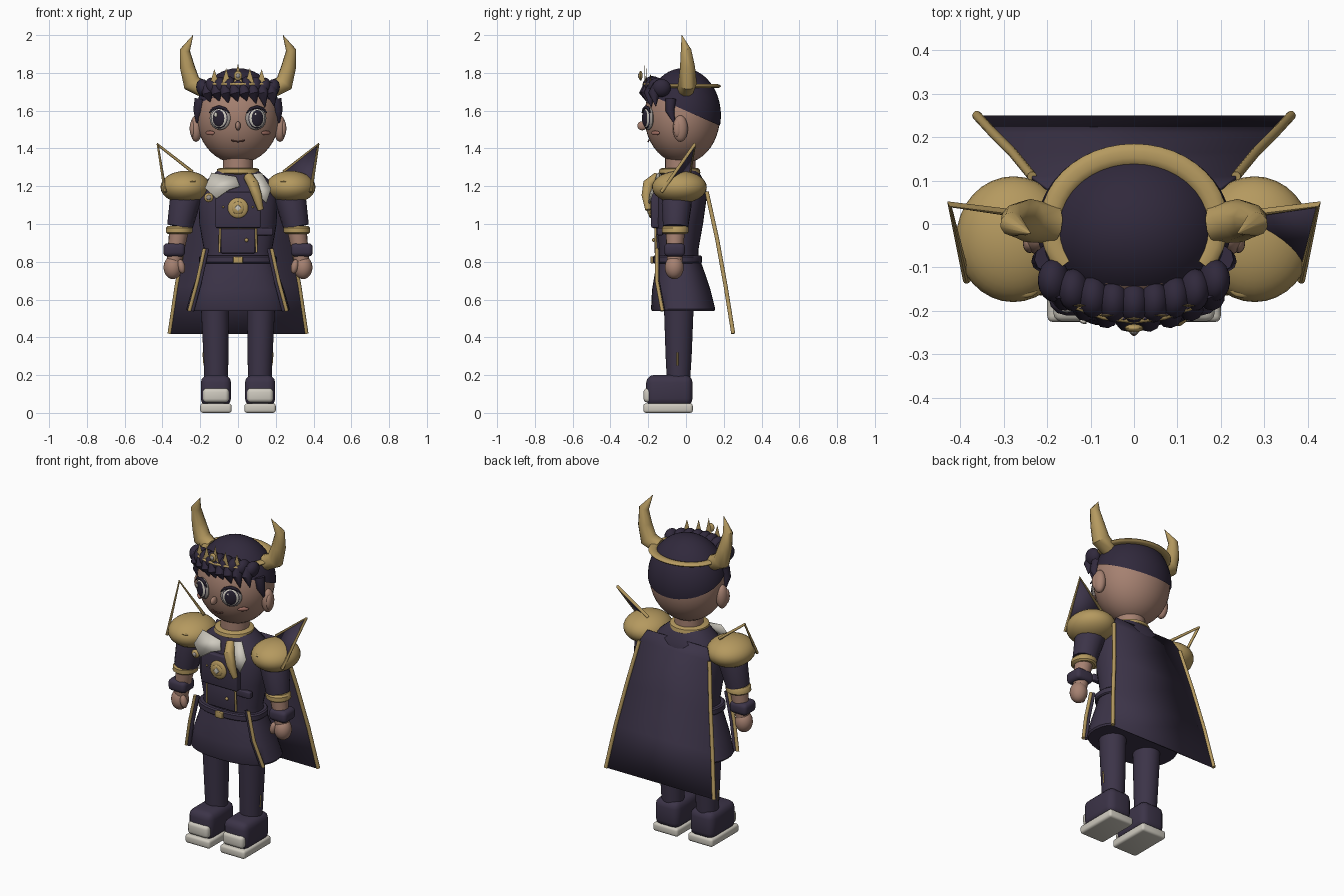
import bpy, bmesh, math, random
from mathutils import Vector, Matrix, Euler

random.seed(4)
if "Cube" in bpy.data.objects:
    bpy.data.objects.remove(bpy.data.objects["Cube"], do_unlink=True)
parts = []


def material(name, *rgb):
    m = bpy.data.materials.new(name)
    m.use_nodes = True
    m.diffuse_color = (*rgb, 1)
    m.node_tree.nodes["Principled BSDF"].inputs["Base Color"].default_value = (*rgb, 1)
    return m


SUIT = material("dark violet cloth", .045, .034, .065)
HAIR = material("dark hair", .03, .022, .045)
GOLD = material("gold", .46, .32, .115)
SKIN = material("skin", .38, .22, .165)
WHITE = material("off white", .62, .59, .52)
GREY = material("eye grey", .33, .30, .28)
IRIS = material("iris", .02, .015, .03)
BLUSH = material("blush", .36, .16, .125)
LIP = material("lip brown", .17, .07, .055)


def finish(name, bm, mat):
    bmesh.ops.recalc_face_normals(bm, faces=bm.faces)
    me = bpy.data.meshes.new(name)
    bm.to_mesh(me)
    bm.free()
    me.materials.append(mat)
    ob = bpy.data.objects.new(name, me)
    bpy.context.collection.objects.link(ob)
    parts.append(ob)
    return ob


def place(loc, size, rot=(0, 0, 0)):
    return Matrix.LocRotScale(Vector(loc), Euler(rot), Vector(size))


def ball(name, loc, size, mat, rot=(0, 0, 0), seg=24):
    bm = bmesh.new()
    bmesh.ops.create_uvsphere(bm, u_segments=seg, v_segments=seg // 2 + 2, radius=1,
                              matrix=place(loc, size, rot))
    return finish(name, bm, mat)


def box(name, loc, size, mat, bevel=.01, rot=(0, 0, 0)):
    bm = bmesh.new()
    bmesh.ops.create_cube(bm, size=1, matrix=place(loc, size, rot))
    bmesh.ops.bevel(bm, geom=bm.edges[:], offset=bevel, segments=3, affect='EDGES', profile=.5)
    return finish(name, bm, mat)


def loft(name, rings, mat, power=2.0, seg=32):
    """Stacked rounded sections: (z, centre x, half width, front y, back y)."""
    bm = bmesh.new()
    loops = []
    for z, cx, rx, y0, y1 in rings:
        loop = []
        for i in range(seg):
            a = math.tau * i / seg
            c, s = math.cos(a), math.sin(a)
            px = math.copysign(abs(c) ** (2 / power), c)
            py = math.copysign(abs(s) ** (2 / power), s)
            loop.append(bm.verts.new((cx + rx * px, (y0 + y1) / 2 + (y1 - y0) / 2 * py, z)))
        loops.append(loop)
    for a, b in zip(loops, loops[1:]):
        for i in range(seg):
            j = (i + 1) % seg
            bm.faces.new((a[i], a[j], b[j], b[i]))
    bm.faces.new(loops[0])
    bm.faces.new(loops[-1])
    return finish(name, bm, mat)


def tube(name, pts, radii, mat, flat=1, res=3):
    cu = bpy.data.curves.new(name, 'CURVE')
    cu.dimensions = '3D'
    cu.bevel_depth, cu.bevel_resolution, cu.use_fill_caps = 1, res, True
    sp = cu.splines.new('POLY')
    sp.points.add(len(pts) - 1)
    for i, (p, q) in enumerate(zip(sp.points, pts)):
        p.co = (*q, 1)
        p.radius = radii[i] if isinstance(radii, (list, tuple)) else radii
    tmp = bpy.data.objects.new(name + "_path", cu)
    bpy.context.collection.objects.link(tmp)
    me = bpy.data.meshes.new_from_object(tmp.evaluated_get(bpy.context.evaluated_depsgraph_get()))
    bpy.data.objects.remove(tmp, do_unlink=True)
    bm = bmesh.new()
    bm.from_mesh(me)
    mid = sum(q[2] for q in pts) / len(pts)
    for v in bm.verts:
        v.co.z = mid + (v.co.z - mid) * flat
    return finish(name, bm, mat)


def plate(name, pts, mat, thick=.008):
    bm = bmesh.new()
    bm.faces.new([bm.verts.new(p) for p in pts])
    ob = finish(name, bm, mat)
    mod = ob.modifiers.new("thickness", 'SOLIDIFY')
    mod.thickness, mod.offset = thick, 0
    return ob


# Head, nose, mouth and neck
ball("head", (0, -.02, 1.57), (.22, .2, .25), SKIN, seg=40)
ball("nose", (0, -.232, 1.52), (.014, .026, .024), SKIN)
tube("mouth", [(x, -.2 + x * x * 2, 1.436 + x * x * 6) for x in (-.036, -.018, 0, .018, .036)], .004, LIP)
loft("neck", [(1.25, 0, .08, -.11, .05), (1.36, 0, .08, -.11, .05)], SKIN)

# Cap of hair, trimmed along a slanted line
bm = bmesh.new()
bmesh.ops.create_uvsphere(bm, u_segments=40, v_segments=24, radius=1,
                          matrix=place((0, -.015, 1.575), (.226, .2, .25)))
bmesh.ops.bisect_plane(bm, geom=bm.verts[:] + bm.edges[:] + bm.faces[:], plane_co=(0, .18, 1.52),
                       plane_no=(0, .15, .34), clear_inner=True)
finish("hair_cap", bm, HAIR)

# Fringe of puffs and drooping locks
for i in range(9):
    t = i / 4 - 1
    ball("fringe_puff", (.185 * t, -.18 + .05 * t * t, 1.735 - .015 * t * t), (.036, .05, .048), HAIR,
         (.3, .25 * t, 0), 16)
for i in range(8):
    t = (i - 3.5) / 3.5
    x, y, drop = .17 * t, -.195 + .05 * t * t, random.uniform(.08, .12)
    tube("fringe_lock", [(x, y, 1.735), (x + .01, y - .025, 1.69), (x + .022, y - .015, 1.735 - drop)],
         [.03, .03, .002], HAIR)

# Small crown
for t, h in ((-1, .085), (-.5, .09), (0, .115), (.5, .09), (1, .085)):
    bm = bmesh.new()
    bmesh.ops.create_cone(bm, segments=4, radius1=.026, radius2=0, depth=h, cap_ends=True,
                          matrix=place((.125 * t, -.218 + .03 * t * t, 1.735 + h / 2), (1, .15, 1)))
    finish("crown_spike", bm, GOLD)
tube("crown_band", [(.14 * t, -.222 + .035 * t * t, 1.74) for t in (-1, -.5, 0, .5, 1)], .008, GOLD)
ball("crown_setting", (0, -.24, 1.785), (.022, .01, .026), GOLD, seg=12)
ball("crown_gem", (0, -.248, 1.785), (.011, .007, .013), GREY, seg=12)

# Flat headband behind the horns
arc = [math.radians(-35 + 250 * i / 30) for i in range(31)]
tube("headband", [(.192 * math.cos(a), .16 * math.sin(a), 1.73) for a in arc], .025, GOLD, .45)

# Torso, collar, skirt and belt
loft("torso", [(.78, 0, .185, -.15, .07), (.86, 0, .18, -.15, .065), (1, 0, .205, -.165, .09),
               (1.14, 0, .21, -.165, .11), (1.22, 0, .18, -.15, .1), (1.29, 0, .1, -.12, .06)], SUIT, 2.3)
loft("collar_ring", [(1.262, 0, .1, -.13, .065), (1.27, 0, .113, -.145, .077), (1.29, 0, .11, -.14, .072),
                     (1.297, 0, .095, -.125, .06)], GOLD)
loft("skirt", [(.54, 0, .268, -.18, .15), (.55, 0, .274, -.185, .155), (.65, 0, .245, -.18, .13),
               (.74, 0, .212, -.165, .1), (.81, 0, .19, -.15, .075)], SUIT, 2.4)
loft("belt", [(.792, 0, .2, -.168, .08), (.798, 0, .206, -.175, .085), (.825, 0, .206, -.175, .085),
              (.832, 0, .198, -.168, .08)], SUIT, 2.4)
box("belt_buckle", (0, -.178, .81), (.052, .02, .036), GOLD, .004)

# Chest panel, medallion and waistcoat trim
box("chest_panel", (0, -.162, 1.075), (.24, .045, .19), SUIT, .008)
ball("medallion", (0, -.188, 1.085), (.054, .014, .054), GOLD)
ball("medallion_ring", (0, -.197, 1.085), (.034, .01, .034), GOLD, seg=16)
box("medallion_gem", (0, -.206, 1.085), (.026, .008, .026), WHITE, .003, (0, math.pi / 4, 0))
for s in (-1, 1):
    ball("chest_stud", (.078 * s, -.187, 1.09), (.006, .006, .006), GOLD, seg=8)
    tube("waistcoat_seam", [(.095 * s, -.162, .98), (.098 * s, -.158, .85)], .006, GOLD)
tube("waistcoat_hem", [(-.1, -.168, .98), (.1, -.168, .98)], .004, GOLD)
box("waistcoat_flap", (0, -.152, .91), (.18, .03, .13), SUIT, .006)
box("pocket", (.14, -.138, .96), (.09, .03, .04), SUIT, .006)
ball("button", (.045, -.172, .915), (.01, .008, .01), GOLD, seg=10)

# White lapels, brooch and gold sash end
plate("right_lapel", [(-.14, -.135, 1.27), (-.01, -.155, 1.25), (.01, -.18, 1.2), (-.05, -.19, 1.18),
                      (-.115, -.195, 1.135), (-.175, -.17, 1.19)], WHITE)
plate("left_lapel", [(.08, -.15, 1.265), (.125, -.14, 1.27), (.175, -.17, 1.185), (.15, -.195, 1.11),
                     (.1, -.19, 1.16)], WHITE)
ball("brooch", (-.155, -.185, 1.14), (.025, .014, .025), GOLD, seg=14)
ball("brooch_gem", (-.155, -.197, 1.14), (.013, .008, .013), GREY, seg=12)
tube("sash_end", [(.055, -.15, 1.25), (.08, -.2, 1.21), (.1, -.21, 1.15), (.12, -.2, 1.075)],
     [.026, .03, .026, .016], GOLD)

# Cape with trimmed sides
rows = [(.2, .085, 1.235), (.235, .11, 1.17), (.28, .165, .92), (.325, .21, .67), (.362, .25, .42)]
bm = bmesh.new()
edges = [[bm.verts.new((s * x, y, z)) for s in (-1, 1)] for x, y, z in rows]
for (a, b), (c, d) in zip(edges, edges[1:]):
    bm.faces.new((a, b, d, c))
cape = finish("cape", bm, SUIT)
cape.modifiers.new("thickness", 'SOLIDIFY').thickness = .008

for s in (-1, 1):
    # Eyes, laid against the curve of the face
    n = Vector((s * .4, -.917, 0))
    turn = (0, 0, s * .41)
    eye = Vector((s * .095, -.2, 1.56))
    ball("eye_rim", eye, (.06, .018, .062), GREY, turn)
    ball("eye_outline", eye + n * .008, (.049, .015, .054), IRIS, turn)
    ball("eye_white", eye + n * .011, (.046, .014, .05), WHITE, turn)
    ball("iris", eye + n * .016, (.036, .013, .044), IRIS, turn)
    ball("eye_glint", eye + n * .027 + Vector((-.012, 0, .018)), (.01, .005, .012), WHITE, turn, 10)
    tube("eyelash", [eye + n * .012 + Vector((.06 * math.cos(a), s * .024 * math.cos(a), .06 * math.sin(a)))
                     for a in (.5, 1, 1.57, 2.14, 2.64)], [.003, .007, .009, .007, .003], IRIS)
    ball("cheek", (s * .148, -.162, 1.482), (.032, .008, .012), BLUSH, (0, 0, s * .75), 16)
    # Ears and sideburns
    ball("ear", (s * .222, -.03, 1.505), (.032, .04, .07), SKIN)
    ball("inner_ear", (s * .24, -.045, 1.505), (.016, .022, .045), SKIN, seg=16)
    tube("sideburn", [(s * .2, -.08, 1.66), (s * .212, -.085, 1.6), (s * .218, -.06, 1.53)],
         [.03, .025, .003], HAIR)
    # Horns
    tube("horn", [(s * .185, 0, 1.715), (s * .245, .008, 1.745), (s * .268, .008, 1.83),
                  (s * .281, 0, 1.92), (s * .238, -.022, 2.0)], [.045, .05, .04, .028, .001], GOLD)
    # Shoulder pads with raised fins
    ball("shoulder_pad", (s * .278, -.035, 1.195), (.132, .145, .086), GOLD, seg=32)
    ball("pad_rivet", (s * .25, -.15, 1.225), (.03, .02, .008), GOLD, seg=12)
    tip, low, root = (s * .425, .045, 1.42), (s * .385, -.13, 1.17), (s * .24, .02, 1.275)
    tube("fin_frame", [low, tip, root], .009, GOLD)
    if s > 0:
        plate("fin_panel", [tip, low, root], SUIT, .006)
    # Arms, from sleeve to hand
    tube("sleeve", [(s * .25, -.04, 1.19), (s * .285, -.05, 1.1), (s * .308, -.055, .985)],
         [.075, .08, .068], SUIT, res=5)
    loft("sleeve_band", [(.948, s * .312, .06, -.118, .005), (.956, s * .312, .07, -.128, .013),
                         (.98, s * .31, .07, -.128, .013), (.99, s * .31, .06, -.118, .005)], GOLD)
    tube("forearm", [(s * .312, -.057, .97), (s * .338, -.06, .8)], [.052, .04], SKIN, res=5)
    box("cuff", (s * .338, -.06, .863), (.115, .11, .07), SUIT, .022)
    ball("hand", (s * .345, -.062, .77), (.049, .05, .062), SKIN)
    ball("thumb", (s * .3, -.09, .775), (.02, .022, .038), SKIN, (0, s * .2, 0), 14)
    # Skirt and cape trims
    path = [(s * .178, -.155, .87), (s * .215, -.155, .7), (s * .258, -.125, .54)]
    tube("skirt_trim", path, .01, GOLD)
    tube("skirt_trim_edge", [(x - s * .016, y + .004, z) for x, y, z in path], .01, SUIT)
    tube("cape_trim", [(s * x, y, z) for x, y, z in rows[1:]], .011, GOLD)
    # Legs and shoes
    loft("leg", [(.15, s * .115, .062, -.1, .02), (.3, s * .117, .066, -.108, .03),
                 (.6, s * .122, .076, -.118, .042)], SUIT)
    tube("leg_stripe", [(s * .178, -.045, .25), (s * .184, -.045, .32)], .005, GOLD)
    box("shoe", (s * .117, -.088, .118), (.16, .245, .165), SUIT, .04)
    box("sole", (s * .117, -.095, .025), (.166, .262, .05), WHITE, .014)
    box("toe_cap", (s * .117, -.2, .093), (.138, .05, .075), WHITE, .02)

# Smooth shading with crisp edges
bpy.ops.object.select_all(action='DESELECT')
for ob in parts:
    ob.select_set(True)
bpy.context.view_layer.objects.active = parts[0]
bpy.ops.object.shade_smooth_by_angle(angle=math.radians(40))
